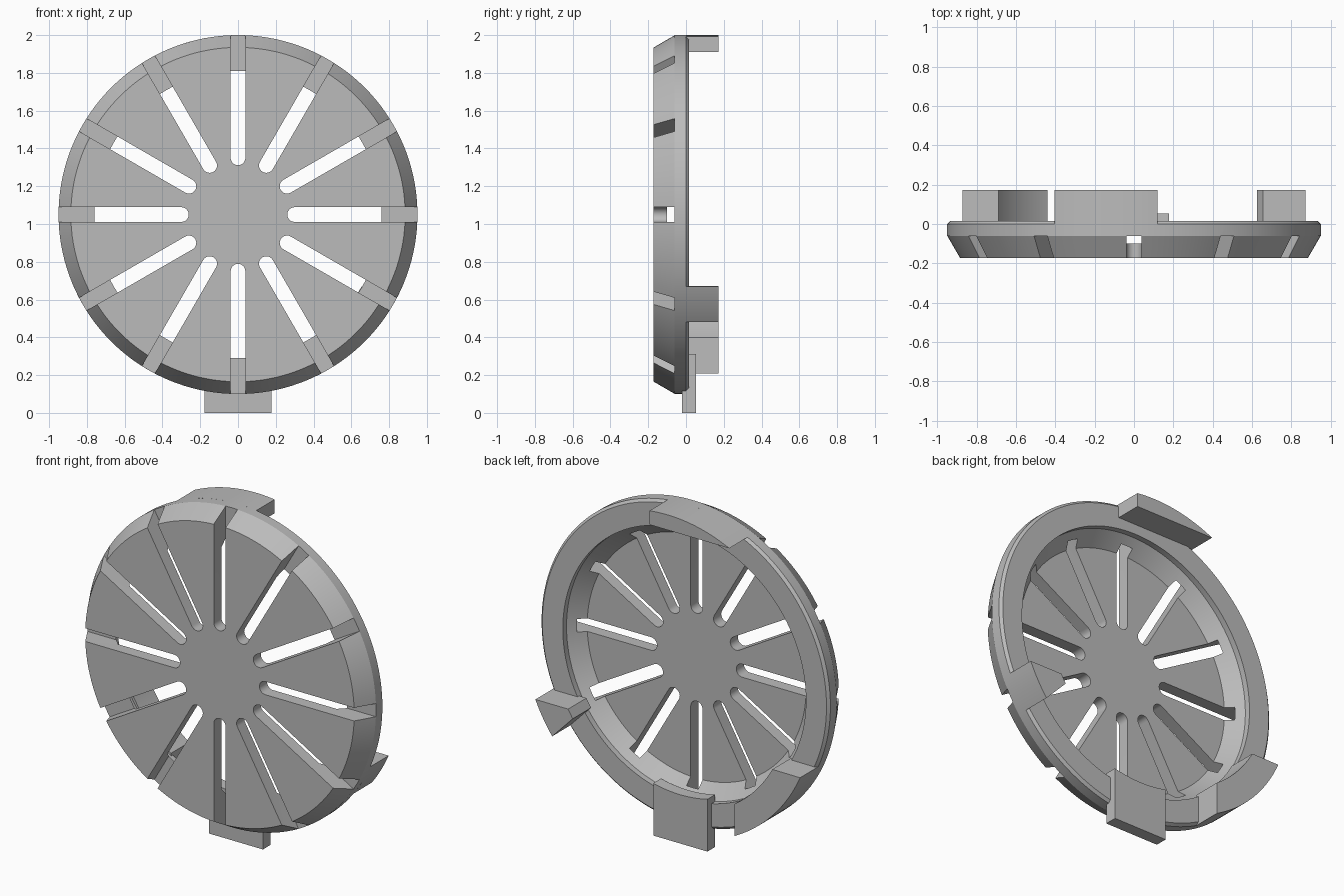
import bpy
import bmesh
from math import sin, cos, pi, radians, atan2

cube = bpy.data.objects.get("Cube")
if cube:
    bpy.data.objects.remove(cube, do_unlink=True)

CENTRE_Z = 1.05
RIM = 0.95
BACK = 0.172      # rear end of the clips
FRONT = -0.172
FLOOR = -0.06     # depth of the slots

grey = bpy.data.materials.new("satin_grey")
grey.use_nodes = True
COLOUR = (0.5, 0.5, 0.5, 1)
grey.diffuse_color = COLOUR
grey.node_tree.nodes["Principled BSDF"].inputs["Base Color"].default_value = COLOUR


def make_object(name, bm):
    bmesh.ops.recalc_face_normals(bm, faces=bm.faces)
    mesh = bpy.data.meshes.new(name)
    bm.to_mesh(mesh)
    bm.free()
    mesh.materials.append(grey)
    ob = bpy.data.objects.new(name, mesh)
    bpy.context.collection.objects.link(ob)
    return ob


def activate(ob):
    bpy.ops.object.select_all(action="DESELECT")
    ob.select_set(True)
    bpy.context.view_layer.objects.active = ob


def smooth(ob):
    activate(ob)
    bpy.ops.object.shade_smooth_by_angle(angle=radians(25))


def arc(radius, start, end, steps):
    """Points about the disc axis, as (x, z relative to the centre)."""
    angles = [start + (end - start) * i / steps for i in range(steps + 1)]
    return [(radius * cos(a), radius * sin(a)) for a in angles]


def add_prism(bm, outline, y0, y1):
    """Extrude an (x, z) outline along y."""
    near = [bm.verts.new((x, y0, z + CENTRE_Z)) for x, z in outline]
    far = [bm.verts.new((x, y1, z + CENTRE_Z)) for x, z in outline]
    bm.faces.new(near)
    bm.faces.new(far)
    for i in range(len(near)):
        j = (i + 1) % len(near)
        bm.faces.new((near[i], near[j], far[j], far[i]))


def prism(name, outline, y0, y1):
    bm = bmesh.new()
    add_prism(bm, outline, y0, y1)
    ob = make_object(name, bm)
    smooth(ob)
    return ob


# Dished cover: a turned profile of (radius, y)
profile = [(0, FRONT), (0.885, FRONT), (RIM, FLOOR), (RIM, 0), (0.935, 0.015),
           (0.80, 0.015), (0.80, -0.02), (0.72, -0.10), (0, -0.10)]
bm = bmesh.new()
points = [bm.verts.new((r, y, CENTRE_Z)) for r, y in profile]
edges = [bm.edges.new(pair) for pair in zip(points, points[1:])]
bmesh.ops.spin(bm, geom=points + edges, cent=(0, 0, CENTRE_Z), axis=(0, 1, 0),
               angle=2 * pi, steps=144, use_merge=True)
bmesh.ops.remove_doubles(bm, verts=bm.verts, dist=0.0001)
# Merge the two flat centres into single faces
flat = [e for e in bm.edges if e.is_manifold and e.calc_face_angle(0) < 0.001]
bmesh.ops.dissolve_edges(bm, edges=flat, use_verts=True)
cover = make_object("slotted_cover", bm)

# Twelve radial slots with rounded inner ends
bm = bmesh.new()
for k in range(12):
    turn = k * pi / 6
    slot = [(x + 0.30, z) for x, z in arc(0.039, pi / 2, 3 * pi / 2, 12)]
    slot += [(1.1, -0.039), (1.1, 0.039)]
    slot = [(x * cos(turn) - z * sin(turn), x * sin(turn) + z * cos(turn)) for x, z in slot]
    add_prism(bm, slot, -0.3, FLOOR)
cutter = make_object("slot_cutter", bm)
cutter.hide_render = True
activate(cover)
cut = cover.modifiers.new("slots", "BOOLEAN")
cut.operation = "DIFFERENCE"
cut.solver = "EXACT"
cut.object = cutter
bpy.ops.object.modifier_apply(modifier=cut.name)
bpy.data.objects.remove(cutter, do_unlink=True)
smooth(cover)

# Top clip: flat underside, square at one end and pointed at the other
top = arc(RIM, atan2(0.942, 0.12), atan2(0.86, -0.405), 20)
prism("top_clip", top + [(0.12, 0.86)], 0, BACK)

# Right clip: long arc with ends cut level and upright
start, end = atan2(-0.38, -0.87), atan2(-0.842, -0.44)
outer = arc(RIM, start, end, 24)
inner = arc(0.786, atan2(-0.65, -0.44), atan2(-0.38, -0.69), 24)
prism("right_clip", outer + inner, 0, BACK)

# Left clip: short wedge narrowing inwards
outer = arc(RIM, atan2(-0.57, 0.76), atan2(-0.38, 0.87), 10)
prism("left_clip", outer + [(0.655, -0.38), (0.625, -0.43)], 0, BACK)

# Bottom tab, with its upper edge following the opening
half = 0.178
a = atan2(-0.738, half)
upper = arc(0.76, a, -pi - a, 12)
prism("bottom_tab", upper + [(-half, -CENTRE_Z), (half, -CENTRE_Z)], -0.02, 0.053)
